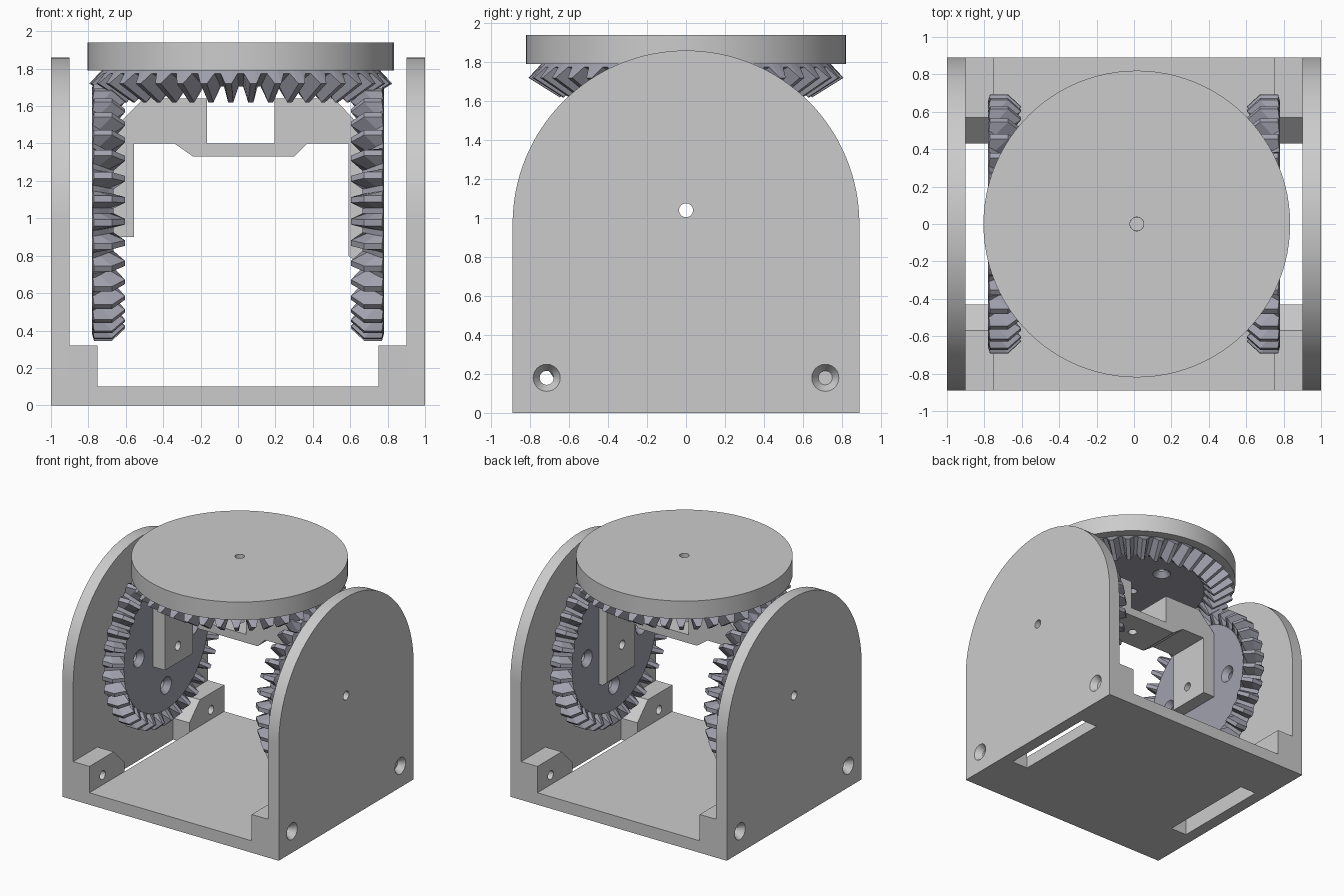
import bpy, bmesh, math
from mathutils import Vector, Matrix

if "Cube" in bpy.data.objects:
    bpy.data.objects.remove(bpy.data.objects["Cube"])

AXLE = 1.04      # height where the gear axes cross
CX = 0.015       # small offset of the turning assembly


def finish(name, bm, smooth=False):
    bmesh.ops.recalc_face_normals(bm, faces=bm.faces)
    me = bpy.data.meshes.new(name)
    bm.to_mesh(me)
    bm.free()
    ob = bpy.data.objects.new(name, me)
    bpy.context.collection.objects.link(ob)
    return ob


def smooth(ob):
    bpy.ops.object.select_all(action='DESELECT')
    ob.select_set(True)
    bpy.context.view_layer.objects.active = ob
    bpy.ops.object.shade_smooth_by_angle(angle=math.radians(30))


def prism(name, pts, axis, lo, hi):
    """Extrude a profile: (y,z) points along X, or (x,z) points along Y."""
    def place(p, d):
        return (d, p[0], p[1]) if axis == 'X' else (p[0], d, p[1])
    bm = bmesh.new()
    f = bm.faces.new([bm.verts.new(place(p, lo)) for p in pts])
    ext = bmesh.ops.extrude_face_region(bm, geom=[f])
    new = [v for v in ext['geom'] if isinstance(v, bmesh.types.BMVert)]
    step = Vector(place((0, 0), hi)) - Vector(place((0, 0), lo))
    bmesh.ops.translate(bm, verts=new, vec=step)
    return finish(name, bm)


def bore(ob, p, q, r1, r2=None):
    """Cut a round or conical hole running from p to q."""
    p, q = Vector(p), Vector(q)
    m = Matrix.Translation((p + q) / 2) @ (q - p).to_track_quat('Z', 'Y').to_matrix().to_4x4()
    bm = bmesh.new()
    bmesh.ops.create_cone(bm, cap_ends=True, segments=24, radius1=r1,
                          radius2=r1 if r2 is None else r2,
                          depth=(q - p).length, matrix=m)
    cutter = finish("cutter", bm)
    cutter.hide_render = True
    mod = ob.modifiers.new("hole", 'BOOLEAN')
    mod.operation, mod.solver, mod.object = 'DIFFERENCE', 'EXACT', cutter
    bpy.context.view_layer.objects.active = ob
    bpy.ops.object.modifier_apply(modifier=mod.name)
    bpy.data.objects.remove(cutter)


def bevel_gear(name, teeth, tip, root, matrix):
    """Bevel gear from two (axial, radius) profiles, back rim to face rim."""
    bm = bmesh.new()
    cols = []
    for i in range(teeth):
        for off, prof in ((-.37, root), (-.13, tip), (.13, tip), (.37, root)):
            t = 2 * math.pi * (i + off) / teeth
            cols.append([bm.verts.new((r * math.cos(t), r * math.sin(t), a)) for a, r in prof])
    for c, d in zip(cols, cols[1:] + cols[:1]):
        for k in range(len(tip) - 1):
            bm.faces.new((c[k], d[k], d[k + 1], c[k + 1]))
    bm.faces.new([c[0] for c in cols])
    bm.faces.new([c[-1] for c in cols])
    bmesh.ops.transform(bm, matrix=matrix, verts=bm.verts)
    ob = finish(name, bm)
    # centre hole and four countersunk screw holes
    for x, y in ((0, 0), (.36, 0), (-.36, 0), (0, .36), (0, -.36)):
        bore(ob, matrix @ Vector((x, y, .55)), matrix @ Vector((x, y, .9)), .036)
        if x or y:
            bore(ob, matrix @ Vector((x, y, .66)), matrix @ Vector((x, y, .71)), .075, .036)
    ob.data.materials.append(gear_mat)
    return ob


gear_mat = bpy.data.materials.new("gear_blue_grey")
gear_mat.diffuse_color = (0.36, 0.36, 0.43, 1)
gear_mat.use_nodes = True
gear_mat.node_tree.nodes["Principled BSDF"].inputs["Base Color"].default_value = gear_mat.diffuse_color

# Floor between the corner blocks
prism("base_plate", [(-.89, 0), (.89, 0), (.89, .10), (-.89, .10)], 'X', -.75, .75)

# Arched side walls and their corner blocks
arch = [(.89 * math.cos(math.pi * i / 64), .97 + .89 * math.sin(math.pi * i / 64)) for i in range(65)]
for s, side in ((-1, "left"), (1, "right")):
    wall = prism(side + "_wall", [(-.89, 0), (.89, 0)] + arch, 'X', s * .9, s * 1.0)
    bore(wall, (s * 1.1, 0, AXLE), (s * .8, 0, AXLE), .036)
    for e, end in ((-1, "front"), (1, "back")):
        y = e * .715
        block = prism(f"{side}_{end}_block",
                      [(e * .89, 0), (e * .43, 0), (e * .43, .18), (e * .57, .32), (e * .89, .32)],
                      'X', s * .75, s * .9)
        for part in (wall, block):
            bore(part, (s * 1.1, y, .18), (s * .7, y, .18), .036)
        bore(wall, (s * 1.005, y, .18), (s * .95, y, .18), .073, .036)
    smooth(wall)

# Two side gears facing inward
side_tip = [(.78, .66), (.77, .695), (.674, .695), (.604, .63), (.665, .56)]
side_root = [(.78, .655), (.775, .66), (.74, .63), (.69, .58), (.665, .56)]
for s, side in ((-1, "left"), (1, "right")):
    m = Matrix.Translation((0, 0, AXLE)) @ Matrix.Rotation(s * math.pi / 2, 4, 'Y')
    bevel_gear(side + "_gear", 34, side_tip, side_root, m)

# Top gear facing down
top_tip = [(.75, .745), (.68, .81), (.58, .65), (.665, .57)]
top_root = [(.75, .74), (.735, .755), (.67, .59), (.665, .57)]
bevel_gear("top_gear", 38, top_tip, top_root, Matrix.Translation((CX, 0, AXLE)))

# Round turntable plate
bm = bmesh.new()
bmesh.ops.create_cone(bm, cap_ends=True, segments=96, radius1=.82, radius2=.82, depth=.15,
                      matrix=Matrix.Translation((CX, 0, 1.865)))
plate = finish("turntable", bm)
bore(plate, (CX, 0, 1.7), (CX, 0, 2.0), .037)
smooth(plate)

# Inner bracket carrying the three gears
outline = [(-.665, .90), (-.555, .90), (-.555, 1.40), (-.34, 1.40), (-.24, 1.33), (.30, 1.33),
           (.37, 1.40), (.59, 1.40), (.59, .80), (.63, .765), (.665, .765), (.665, 1.48),
           (.515, 1.64), (.195, 1.64), (.195, 1.40), (-.165, 1.40), (-.165, 1.64),
           (-.505, 1.64), (-.665, 1.48)]
bracket = prism("bracket", outline, 'Y', -.17, .20)
for s in (-1, 1):
    bore(bracket, (s * .5, 0, AXLE), (s * .7, 0, AXLE), .036)
bore(bracket, (CX, 0, 1.25), (CX, 0, 1.5), .036)
